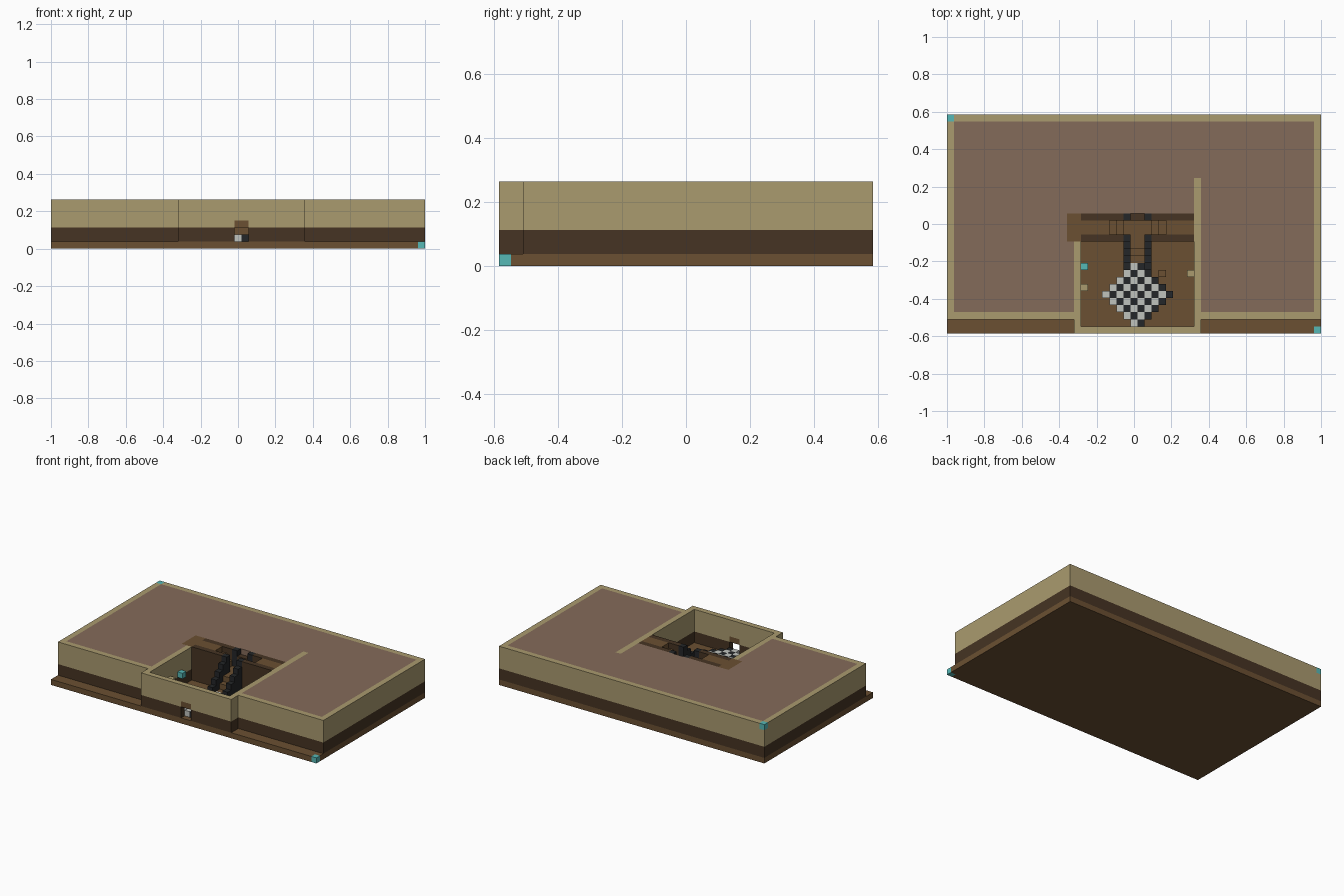
import bpy, bmesh

cube = bpy.data.objects.get("Cube")
if cube:
    bpy.data.objects.remove(cube, do_unlink=True)

V = 2 / 53            # one block
NX, NY, TOP = 53, 31, 7


def material(name, r, g, b):
    lin = [((c / 255 + 0.055) / 1.055) ** 2.4 for c in (r, g, b)] + [1]
    m = bpy.data.materials.new(name)
    m.use_nodes = True
    m.diffuse_color = lin
    m.node_tree.nodes["Principled BSDF"].inputs["Base Color"].default_value = lin
    return m


tan = material("tan plaster", 170, 155, 111)
dark = material("dark wood", 70, 52, 35)
brown = material("brown wood", 107, 80, 50)
mauve = material("mauve carpet", 132, 107, 90)
cyan = material("cyan marker", 86, 184, 182)
white = material("white tile", 192, 195, 190)
black = material("black tile", 36, 38, 40)


def build(name, mat, boxes):
    """One object from boxes given in blocks: x0, x1, y0, y1, z0, z1."""
    bm = bmesh.new()
    for x0, x1, y0, y1, z0, z1 in boxes:
        made = bmesh.ops.create_cube(bm, size=1)["verts"]
        for v in made:
            v.co = ((x1 if v.co.x > 0 else x0) * V - NX * V / 2,
                    (y1 if v.co.y > 0 else y0) * V - NY * V / 2,
                    (z1 if v.co.z > 0 else z0) * V)
    mesh = bpy.data.meshes.new(name)
    bm.to_mesh(mesh)
    bm.free()
    mesh.materials.append(mat)
    ob = bpy.data.objects.new(name, mesh)
    bpy.context.collection.objects.link(ob)


def wall(name, x0, x1, y0, y1, top=TOP):
    """Plaster wall with a dark wainscot."""
    build(name + "_wainscot", dark, [(x0, x1, y0, y1, 1, 3)])
    build(name + "_plaster", tan, [(x0, x1, y0, y1, 3, top)])


# ground slab and the two corner markers
build("ground_slab", brown, [(0, NX, 1, NY, 0, 1), (0, NX - 1, 0, 1, 0, 1)])
build("corner_markers", cyan, [(NX - 1, NX, 0, 1, 0, 1), (0, 1, NY - 1, NY, 6, TOP)])

# outer walls
wall("right_wall", 0, 1, 2, 30)
wall("marker_corner", 0, 1, 30, 31, 6)
wall("back_wall", 1, 53, 30, 31)
wall("left_wall", 52, 53, 2, 30)
wall("front_wall_right", 1, 18, 2, 3)
wall("front_wall_left", 36, 52, 2, 3)

# hall walls with the doorway
wall("hall_right_wall", 18, 19, 1, 13)
wall("hall_left_wall", 35, 36, 1, 22)
wall("porch_right", 18, 26, 0, 1)
wall("porch_left", 28, 36, 0, 1)
build("door_lintel", brown, [(26, 28, 0, 1, 3, 4)])
build("wall_over_door", tan, [(26, 28, 0, 1, 4, TOP)])
wall("stair_back_wall", 17, 35, 17, 18, 6)

# upper floor
build("upper_floor", mauve, [
    (1, 17, 3, 30, 1, TOP), (17, 18, 3, 13, 1, TOP), (17, 35, 18, 30, 1, TOP),
    (35, 36, 22, 30, 1, TOP), (36, 52, 3, 30, 1, TOP), (17, 35, 17, 18, 6, TOP)])
build("upper_landing", brown, [(17, 19, 13, 17, 1, TOP)])


# staircase: a straight flight to a landing, then a flight to each side
def step_height(x):
    return min(TOP, 4 + max(0, 25 - x, x - 28))


build("side_flights", brown, [(x, x + 1, 14, 16, 1, step_height(x)) for x in range(19, 35)])
build("main_flight", brown, [(26, 28, y, y + 1, 1, min(4, y - 8)) for y in range(10, 14)])
build("side_rails", dark, [
    (x, x + 1, y, y + 1, 1, min(TOP, step_height(x) + 2))
    for x in range(19, 35) for y in (13, 16)
    if x not in (25, 28) and not (y == 13 and 25 < x < 28)])
build("main_rails", black, [
    (x, x + 1, y, y + 1, 1, y - 6) for x in (25, 28) for y in range(9, 14)])
build("landing_posts", black, [(x, x + 1, 16, 17, 1, TOP) for x in (25, 28)])

# checkered diamond on the hall floor
for odd, name, mat in ((1, "white_tiles", white), (0, "black_tiles", black)):
    build(name, mat, [
        (x, x + 1, y, y + 1, 1, 2)
        for y in range(1, 10) for x in range(22 + abs(y - 5), 32 - abs(y - 5))
        if (x + y) % 2 == odd and not (y == 9 and x in (25, 28))])

# small fittings in the hall
build("hall_marker", cyan, [(19, 20, 9, 10, 3, 4)])
build("wall_lamps", tan, [(19, 20, 6, 7, 3, 4), (34, 35, 8, 9, 3, 4)])
build("floor_stool", brown, [(30, 31, 8, 9, 1, 2)])
